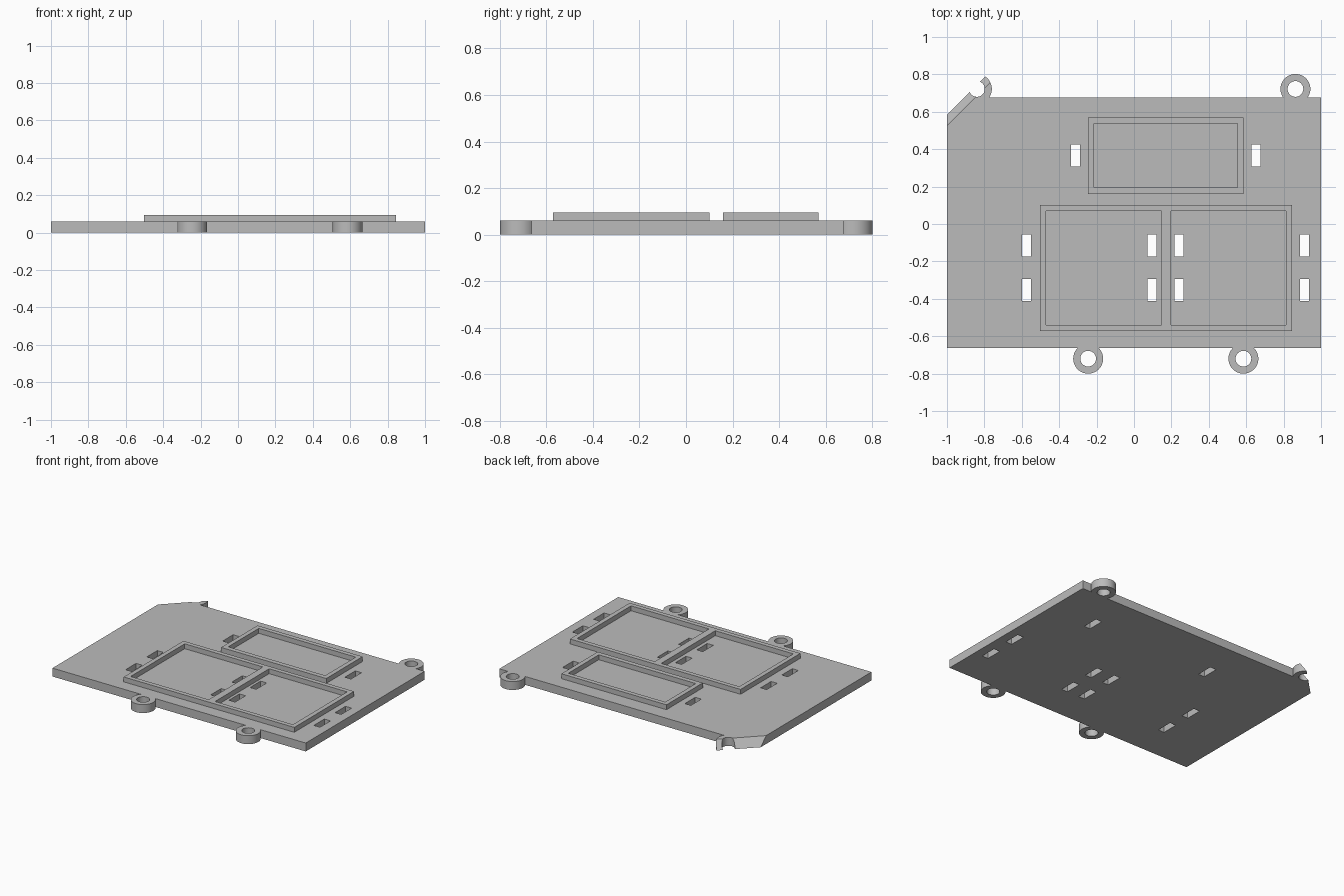
import bpy, bmesh, math
from mathutils import Vector

if "Cube" in bpy.data.objects:
    bpy.data.objects.remove(bpy.data.objects["Cube"], do_unlink=True)

PLATE_H, FRAME_H = 0.06, 0.095

grey = bpy.data.materials.new("plain grey")
grey.use_nodes = True
grey.diffuse_color = (0.5, 0.5, 0.5, 1)
grey.node_tree.nodes["Principled BSDF"].inputs["Base Color"].default_value = (0.5, 0.5, 0.5, 1)


def prism(name, outline, z0, z1, top=None):
    """Solid between a lower outline and an upper one (same by default)."""
    bm = bmesh.new()
    low = [bm.verts.new((x, y, z0)) for x, y in outline]
    high = [bm.verts.new((x, y, z1)) for x, y in (top or outline)]
    bm.faces.new(low)
    bm.faces.new(high)
    for i in range(len(low)):
        j = (i + 1) % len(low)
        bm.faces.new((low[i], low[j], high[j], high[i]))
    bmesh.ops.recalc_face_normals(bm, faces=bm.faces)
    mesh = bpy.data.meshes.new(name)
    bm.to_mesh(mesh)
    bm.free()
    mesh.materials.append(grey)
    obj = bpy.data.objects.new(name, mesh)
    bpy.context.collection.objects.link(obj)
    return obj


def rect(x0, x1, y0, y1):
    return [(x0, y0), (x1, y0), (x1, y1), (x0, y1)]


def circle(cx, cy, r, n=64):
    return [(cx + r * math.cos(math.tau * i / n), cy + r * math.sin(math.tau * i / n))
            for i in range(n)]


def combine(body, tool, operation):
    """Apply a boolean and discard the helper solid."""
    tool.hide_render = True
    mod = body.modifiers.new(operation, "BOOLEAN")
    mod.operation, mod.solver, mod.object = operation, "EXACT", tool
    bpy.context.view_layer.objects.active = body
    bpy.ops.object.modifier_apply(modifier=mod.name)
    bpy.data.objects.remove(tool, do_unlink=True)


def cut(body, outline, z0=-0.02, z1=0.2, top=None):
    combine(body, prism("cutter", outline, z0, z1, top), "DIFFERENCE")


# Base plate with round mounting lugs
plate = prism("base_plate", rect(-1, 1, -0.664, 0.677), 0, PLATE_H)
lugs = [(-0.84, 0.722), (0.863, 0.722), (-0.245, -0.72), (0.585, -0.72)]
for x, y in lugs:
    combine(plate, prism("lug", circle(x, y, 0.08), 0, PLATE_H), "UNION")
for x, y in lugs:
    cut(plate, circle(x, y, 0.042))

# Sloping chamfer across the back right corner
along, out = Vector((1, 1)).normalized(), Vector((-1, 1)).normalized()


def corner_strip(d):
    return [tuple(out * a + along * b) for a, b in ((d, -1), (d, 1), (2, 1), (2, -1))]


cut(plate, corner_strip(1.135), -0.02, 0.08, corner_strip(1.064))

# Strap slots through the plate
slots = [(x, y) for x in (-0.575, 0.097, 0.241, 0.912) for y in (-0.114, -0.353)]
slots += [(-0.312, 0.366), (0.653, 0.366)]
for x, y in slots:
    cut(plate, rect(x - 0.024, x + 0.024, y - 0.059, y + 0.059))

# Raised frames: one single, one double
back_frame = prism("back_frame", rect(-0.245, 0.585, 0.16, 0.57), PLATE_H, FRAME_H)
cut(back_frame, rect(-0.213, 0.553, 0.194, 0.538))

front_frame = prism("front_double_frame", rect(-0.502, 0.845, -0.572, 0.102), PLATE_H, FRAME_H)
for x0, x1 in ((-0.47, 0.147), (0.197, 0.812)):
    cut(front_frame, rect(x0, x1, -0.54, 0.07))

# Smooth the round walls, keep the edges crisp
for obj in (plate, back_frame, front_frame):
    bpy.ops.object.select_all(action="DESELECT")
    obj.select_set(True)
    bpy.context.view_layer.objects.active = obj
    bpy.ops.object.shade_smooth_by_angle(angle=math.radians(30))
